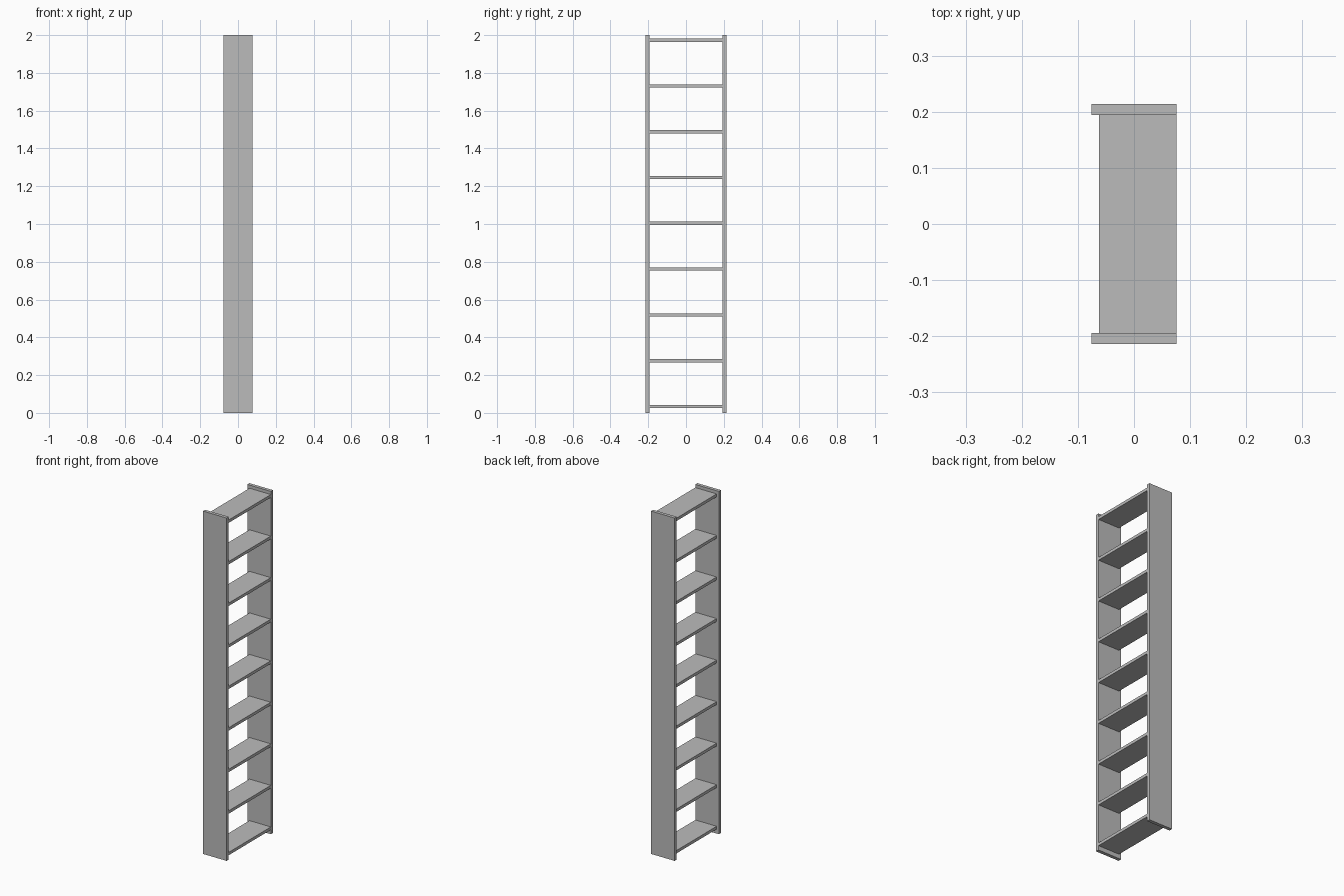
import bpy

cube = bpy.data.objects.get("Cube")
if cube:
    bpy.data.objects.remove(cube, do_unlink=True)

# Single plain grey material
grey = bpy.data.materials.new("plain_grey")
grey.use_nodes = True
colour = (0.5, 0.5, 0.5, 1)
grey.diffuse_color = colour
grey.node_tree.nodes["Principled BSDF"].inputs["Base Color"].default_value = colour


def box(name, low, high):
    """Axis-aligned board between two opposite corners."""
    centre = [(a + b) / 2 for a, b in zip(low, high)]
    bpy.ops.mesh.primitive_cube_add(size=1, location=centre)
    board = bpy.context.object
    board.name = name
    board.scale = [b - a for a, b in zip(low, high)]
    bpy.ops.object.transform_apply(location=False, rotation=False, scale=True)
    board.data.materials.append(grey)
    return board


HALF_DEPTH = 0.076
OUTER, INNER = 0.2135, 0.194
HEIGHT = 2.0
SHELVES = 9
THICK = 0.017
LOWEST, HIGHEST = 0.034, 1.973
RECESS = 0.014

# Upright side panels
box("front_panel", (-HALF_DEPTH, -OUTER, 0), (HALF_DEPTH, -INNER, HEIGHT))
box("back_panel", (-HALF_DEPTH, INNER, 0), (HALF_DEPTH, OUTER, HEIGHT))

# Evenly spaced shelves, flush on one edge and recessed on the other
for i in range(SHELVES):
    z = LOWEST + (HIGHEST - LOWEST) * i / (SHELVES - 1)
    box(f"shelf_{i + 1}",
        (-HALF_DEPTH + RECESS, -INNER, z - THICK / 2),
        (HALF_DEPTH, INNER, z + THICK / 2))
